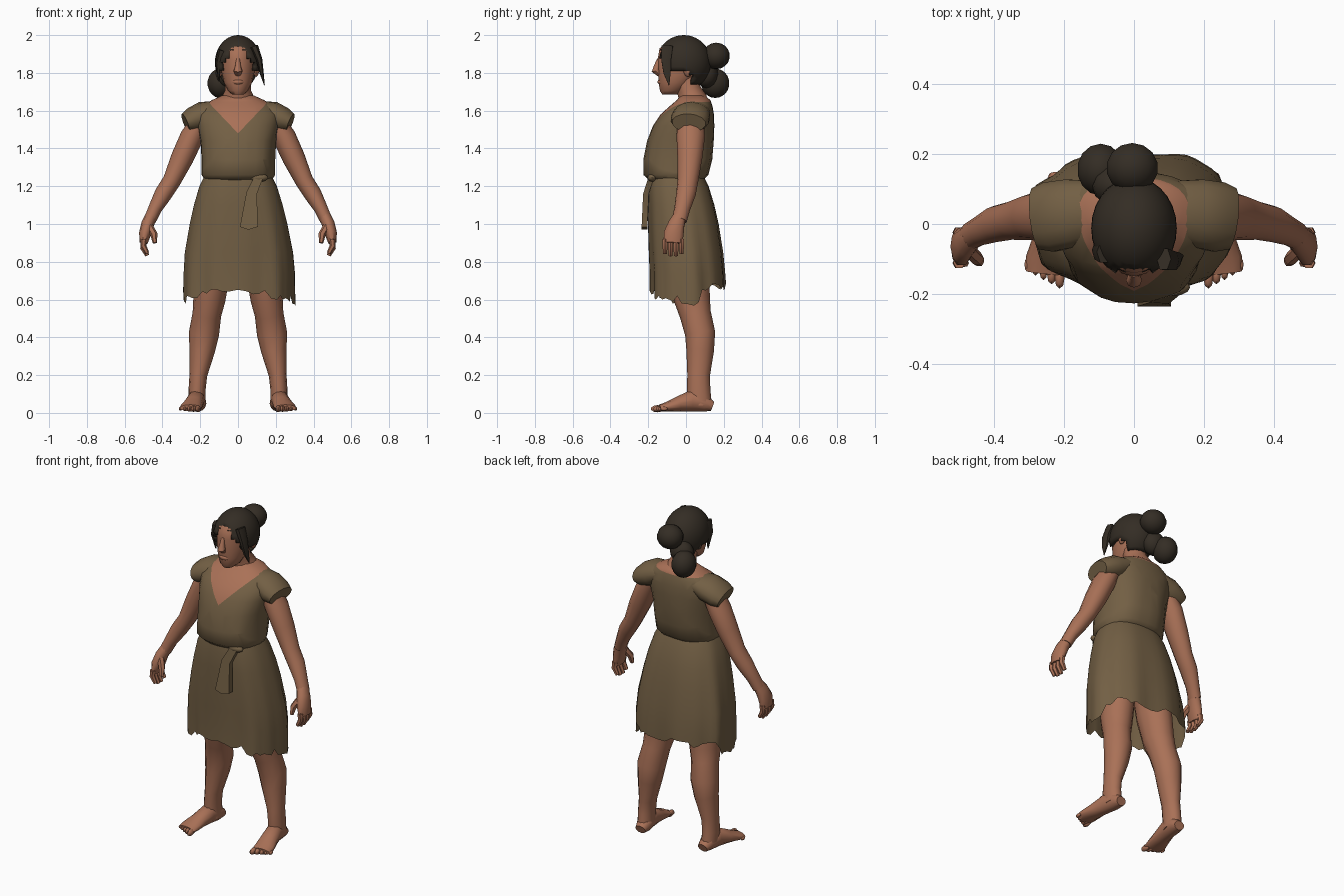
import bpy, bmesh, math, random
from mathutils import Vector

random.seed(4)
cube = bpy.data.objects.get("Cube")
if cube:
    bpy.data.objects.remove(cube)


def material(name, color):
    mat = bpy.data.materials.new(name)
    mat.use_nodes = True
    mat.diffuse_color = (*color, 1)
    mat.node_tree.nodes["Principled BSDF"].inputs["Base Color"].default_value = (*color, 1)
    return mat


SKIN = material("warm skin", (0.40, 0.165, 0.095))
CLOTH = material("brown cloth", (0.17, 0.115, 0.058))
HAIR = material("dark hair", (0.034, 0.026, 0.018))


def finish(name, bm, *mats):
    """Turn a bmesh into a smooth-shaded object."""
    bmesh.ops.recalc_face_normals(bm, faces=bm.faces)
    mesh = bpy.data.meshes.new(name)
    bm.to_mesh(mesh)
    bm.free()
    obj = bpy.data.objects.new(name, mesh)
    bpy.context.collection.objects.link(obj)
    for mat in mats:
        mesh.materials.append(mat)
    bpy.ops.object.select_all(action="DESELECT")
    obj.select_set(True)
    bpy.context.view_layer.objects.active = obj
    bpy.ops.object.shade_smooth_by_angle(angle=math.radians(50))
    return obj


def skin_rings(rings, caps=True):
    """Bridge a list of point rings into a tube."""
    bm = bmesh.new()
    loops = [[bm.verts.new(p) for p in ring] for ring in rings]
    for low, high in zip(loops, loops[1:]):
        for i in range(len(low)):
            j = (i + 1) % len(low)
            bm.faces.new((low[i], low[j], high[j], high[i]))
    if caps:
        bm.faces.new(loops[0])
        bm.faces.new(loops[-1])
    return bm


def tube(name, path, mat, side=1, sides=10, caps=True):
    """Path entries are x, y, z, radius across, radius along the second axis."""
    pts = [Vector((side * p[0], p[1], p[2])) for p in path]
    rings = []
    for i, p in enumerate(pts):
        t = (pts[min(i + 1, len(pts) - 1)] - pts[max(i - 1, 0)]).normalized()
        v = Vector((0, 1, 0)) if abs(t.y) < 0.8 else Vector((0, 0, 1))
        u = v.cross(t).normalized()
        v = t.cross(u)
        ra, rb = path[i][3], path[i][-1]
        angles = [math.tau * k / sides for k in range(sides)]
        rings.append([p + u * ra * math.cos(a) + v * rb * math.sin(a) for a in angles])
    return finish(name, skin_rings(rings, caps), mat)


def oval(z, rx, front, back, sides, power=2.0, fold=0.0):
    """Horizontal ring, optionally boxy and pleated."""
    ring = []
    for k in range(sides):
        a = math.tau * k / sides
        c, s = math.cos(a), math.sin(a)
        grow = 1 + fold * (math.sin(7 * a + 1) + 0.6 * math.sin(12 * a))
        x = math.copysign(abs(c) ** (2 / power), c) * rx * grow
        y = math.copysign(abs(s) ** (2 / power), s) * (back - front) / 2 * grow
        ring.append(Vector((x, y + (front + back) / 2, z)))
    return ring


def ball(name, center, radii, mat, segments=12):
    bm = bmesh.new()
    bmesh.ops.create_uvsphere(bm, u_segments=segments, v_segments=segments * 2 // 3, radius=1)
    for v in bm.verts:
        v.co = Vector(center) + Vector(a * b for a, b in zip(v.co, radii))
    return finish(name, bm, mat)


# Bodice with a V neckline cut into it
profile = [(1.23, .175, -.19, .09), (1.26, .195, -.225, .12), (1.34, .195, -.225, .14),
           (1.44, .2, -.205, .148), (1.52, .215, -.175, .15), (1.58, .22, -.135, .148),
           (1.625, .19, -.085, .14), (1.655, .14, -.05, .13), (1.68, .085, -.03, .1)]
bm = skin_rings([oval(*row, 28, 2.3, 0.012 if row[0] < 1.5 else 0) for row in profile])
apex, slope = 1.48, 1.05
for normal in ((slope, 0, -1), (-slope, 0, -1), (0, 0, 1)):
    height = apex if normal[0] else 1.645
    bmesh.ops.bisect_plane(bm, geom=bm.verts[:] + bm.edges[:] + bm.faces[:],
                           plane_co=(0, 0, height), plane_no=normal)
for f in bm.faces:
    c = f.calc_center_median()
    in_v = c.y < 0.05 and c.z - apex > slope * abs(c.x)
    f.material_index = 1 if in_v or c.z > 1.645 else 0
finish("bodice", bm, CLOTH, SKIN)

# Skirt with pleats and a torn hem
SIDES = 56
profile = [(1.26, .175, -.19, .09, 0), (1.2, .205, -.2, .12, .004), (1.1, .235, -.2, .15, .008),
           (1.0, .258, -.2, .172, .012), (.85, .285, -.195, .195, .018),
           (.74, .292, -.19, .205, .024), (.65, .292, -.19, .208, .03)]
rings = [oval(*row[:4], SIDES, 2.4, row[4]) for row in profile]
for p in rings[-1]:
    droop = 0.06 * (p.x / 0.3) ** 2 if p.y < 0.08 else -0.02
    p.z += random.uniform(-0.025, 0.02) - droop
finish("skirt", skin_rings(rings, caps=False), CLOTH)

# Hanging sash end and its knot at the waist
bm = bmesh.new()
outline = [(.09, 1.26), (.045, 1.17), (.01, .985), (.055, .97), (.105, .985), (.1, 1.16), (.135, 1.25)]
front = bm.faces.new([bm.verts.new((x, -0.195 - 0.04 * min(1, (1.26 - z) * 8), z)) for x, z in outline])
grown = bmesh.ops.extrude_face_region(bm, geom=[front])["geom"]
bmesh.ops.translate(bm, vec=(0, 0.03, 0), verts=[g for g in grown if isinstance(g, bmesh.types.BMVert)])
finish("sash_end", bm, CLOTH)
ball("sash_knot", (.11, -.18, 1.245), (.05, .025, .022), CLOTH)

# Limbs, mirrored left and right
for label, s in (("left", 1), ("right", -1)):
    tube(label + "_sleeve", [(.1, .04, 1.605, .05, .085), (.18, .03, 1.575, .075, .1),
                             (.24, .02, 1.55, .068, .102), (.278, .015, 1.535, .052, .09)],
         CLOTH, s, 14)
    tube(label + "_arm", [(.19, .025, 1.56, .05, .07), (.245, .025, 1.46, .062, .075),
                          (.295, .02, 1.35, .06, .066), (.35, .01, 1.23, .048, .055),
                          (.395, 0, 1.16, .047, .052), (.44, -.02, 1.08, .036, .042),
                          (.467, -.035, 1.02, .033, .04)], SKIN, s, 12)
    tube(label + "_palm", [(.46, -.033, 1.04, .032, .036), (.478, -.05, 1.0, .034, .045),
                           (.492, -.065, .95, .032, .055), (.5, -.068, .9, .022, .052)], SKIN, s)
    for i in range(4):
        y = -.024 - .029 * i
        drop = 0.012 * (i in (1, 2))
        tube(f"{label}_finger_{i + 1}", [(.498, y, .92, .017), (.502, y, .885 - drop, .016),
                                         (.48, y, .845 - drop, .011)], SKIN, s, 6)
    tube(label + "_thumb", [(.47, -.075, .99, .02), (.445, -.1, .945, .019),
                            (.44, -.11, .9, .012)], SKIN, s, 6)
    tube(label + "_leg", [(.12, .0, .95, .1, .12), (.135, .015, .75, .095, .11),
                          (.152, .032, .6, .085, .095), (.165, .05, .52, .076, .083),
                          (.18, .075, .42, .08, .08), (.19, .075, .33, .068, .073),
                          (.21, .067, .2, .047, .06), (.217, .067, .12, .045, .062),
                          (.215, .075, .04, .045, .062)], SKIN, s, 12)
    tube(label + "_foot", [(.21, .14, .035, .032, .026), (.212, .1, .05, .045, .045),
                           (.222, .03, .065, .046, .058), (.235, -.04, .047, .052, .04),
                           (.248, -.1, .032, .06, .026), (.252, -.14, .026, .056, .018)], SKIN, s, 12)
    for i in range(5):
        size = 0.019 - 0.002 * i
        ball(f"{label}_toe_{i + 1}", (s * (.212 + .023 * i), -.152 + .009 * i, .022),
             (size * .8, size * 1.8, size), SKIN, 8)

# Neck, head and facial features
tube("neck", [(0, .05, 1.6, .13, .09), (0, .035, 1.665, .088, .075), (0, .015, 1.71, .068, .065),
              (0, -.01, 1.8, .066, .07)], SKIN, sides=14)
profile = [(1.685, .03, -.125, -.05), (1.705, .054, -.138, -.01), (1.75, .075, -.145, .04),
           (1.8, .086, -.148, .08), (1.87, .092, -.15, .1), (1.93, .088, -.14, .09),
           (1.97, .055, -.09, .06)]
finish("head", skin_rings([oval(*row, 16) for row in profile]), SKIN)
tube("nose", [(0, -.142, 1.875, .01), (0, -.152, 1.835, .015, .018), (0, -.16, 1.81, .023, .022),
              (0, -.143, 1.79, .016, .01)], SKIN, sides=8)
ball("mouth", (0, -.138, 1.752), (.03, .013, .014), SKIN, 8)
for label, s in (("left", 1), ("right", -1)):
    ball(label + "_ear", (s * .096, .01, 1.82), (.016, .025, .042), SKIN, 8)

# Hair cap, opened around the face and ears
bm = bmesh.new()
bmesh.ops.create_uvsphere(bm, u_segments=28, v_segments=20, radius=1)
for v in bm.verts:
    v.co = Vector((v.co.x * .122, v.co.y * .145 - .012, v.co.z * .145 + 1.855))


def bald(c):
    if c.y < -0.035:
        return c.z < 1.935 - 12 * c.x ** 2
    return c.z < (1.82 if c.y < 0.03 else 1.74)


bmesh.ops.delete(bm, geom=[f for f in bm.faces if bald(f.calc_center_median())], context="FACES")
cap = finish("hair_cap", bm, HAIR)
shell = cap.modifiers.new("thickness", "SOLIDIFY")
shell.thickness = 0.02

# Buns and loose locks
ball("upper_bun", (-.005, .16, 1.89), (.075, .072, .07), HAIR, 14)
ball("lower_bun", (-.095, .155, 1.745), (.068, .075, .078), HAIR, 14)
ball("bun_root", (-.05, .11, 1.79), (.07, .06, .07), HAIR)
tube("left_lock", [(.085, -.1, 1.94, .022, .035), (.113, -.105, 1.87, .016, .03),
                   (.125, -.1, 1.8, .011, .022), (.14, -.09, 1.735, .002)], HAIR, sides=6)
tube("right_lock", [(-.085, -.08, 1.92, .022, .035), (-.105, -.075, 1.85, .015, .03),
                    (-.1, -.07, 1.755, .003)], HAIR, sides=6)
